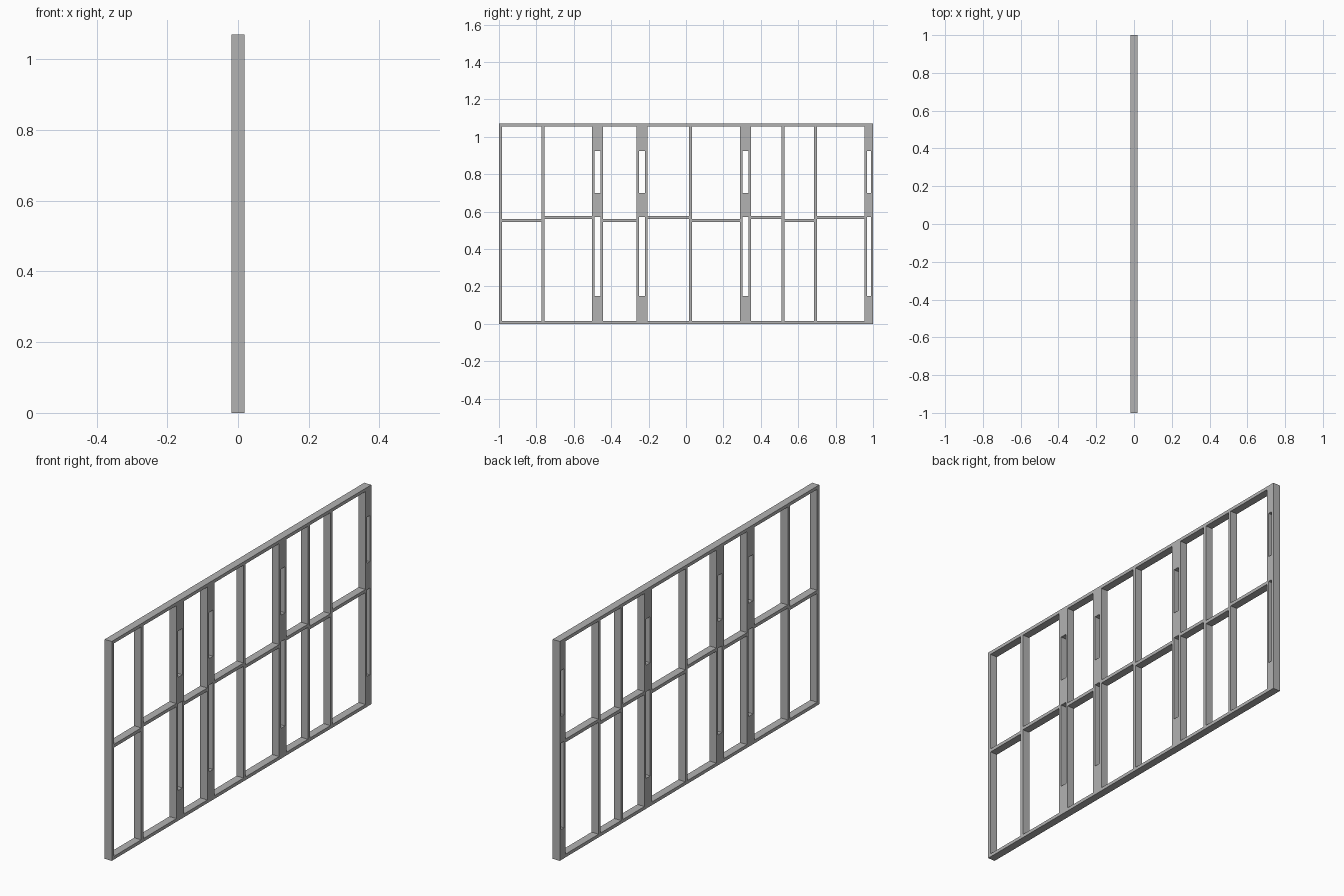
import bpy
import bmesh
from mathutils import Matrix, Vector

cube = bpy.data.objects.get("Cube")
if cube:
    bpy.data.objects.remove(cube, do_unlink=True)

HEIGHT = 1.07
DEPTH = 0.038
T = 0.016  # board thickness

grey = bpy.data.materials.new("frame grey")
grey.use_nodes = True
COLOUR = (0.45, 0.45, 0.45, 1)
grey.diffuse_color = COLOUR
grey.node_tree.nodes["Principled BSDF"].inputs["Base Color"].default_value = COLOUR


def board(name, y0, y1, z0, z1):
    """A full-depth board spanning the given y and z range."""
    bm = bmesh.new()
    size = Matrix.Diagonal((DEPTH, y1 - y0, z1 - z0, 1))
    place = Matrix.Translation(Vector((0, (y0 + y1) / 2, (z0 + z1) / 2)))
    bmesh.ops.create_cube(bm, size=1, matrix=place @ size)
    mesh = bpy.data.meshes.new(name)
    bm.to_mesh(mesh)
    bm.free()
    mesh.materials.append(grey)
    bpy.context.collection.objects.link(bpy.data.objects.new(name, mesh))


# Top and bottom plates
board("bottom_plate", -1, 1, 0, T)
board("top_plate", -1, 1, HEIGHT - T, HEIGHT)

# Single studs and double posts: outer edges along the wall
singles = [(-1, -0.984), (-0.773, -0.757), (0.016, 0.032),
           (0.511, 0.527), (0.685, 0.701)]
doubles = [(-0.502, -0.443), (-0.264, -0.207), (0.29, 0.348), (0.955, 1)]

for i, (a, b) in enumerate(singles):
    board(f"stud_{i + 1}", a, b, T, HEIGHT - T)

# Each double post is two studs with blocking between, leaving open slots
blocks = [("bottom", T, 0.148), ("middle", 0.571, 0.70), ("top", 0.925, HEIGHT - T)]
for i, (a, b) in enumerate(doubles):
    w = min(T, (b - a) * 0.32) * 0.8
    board(f"post_{i + 1}_near_stud", a, a + w, T, HEIGHT - T)
    board(f"post_{i + 1}_far_stud", b - w, b, T, HEIGHT - T)
    for level, z0, z1 in blocks:
        board(f"post_{i + 1}_{level}_block", a + w, b - w, z0, z1)

# Crossbars between neighbouring uprights, alternately low and high
uprights = sorted(singles + doubles)
for i, (left, right) in enumerate(zip(uprights, uprights[1:])):
    z = 0.546 if i % 2 == 0 else 0.561
    board(f"crossbar_{i + 1}", left[1], right[0], z, z + T)
